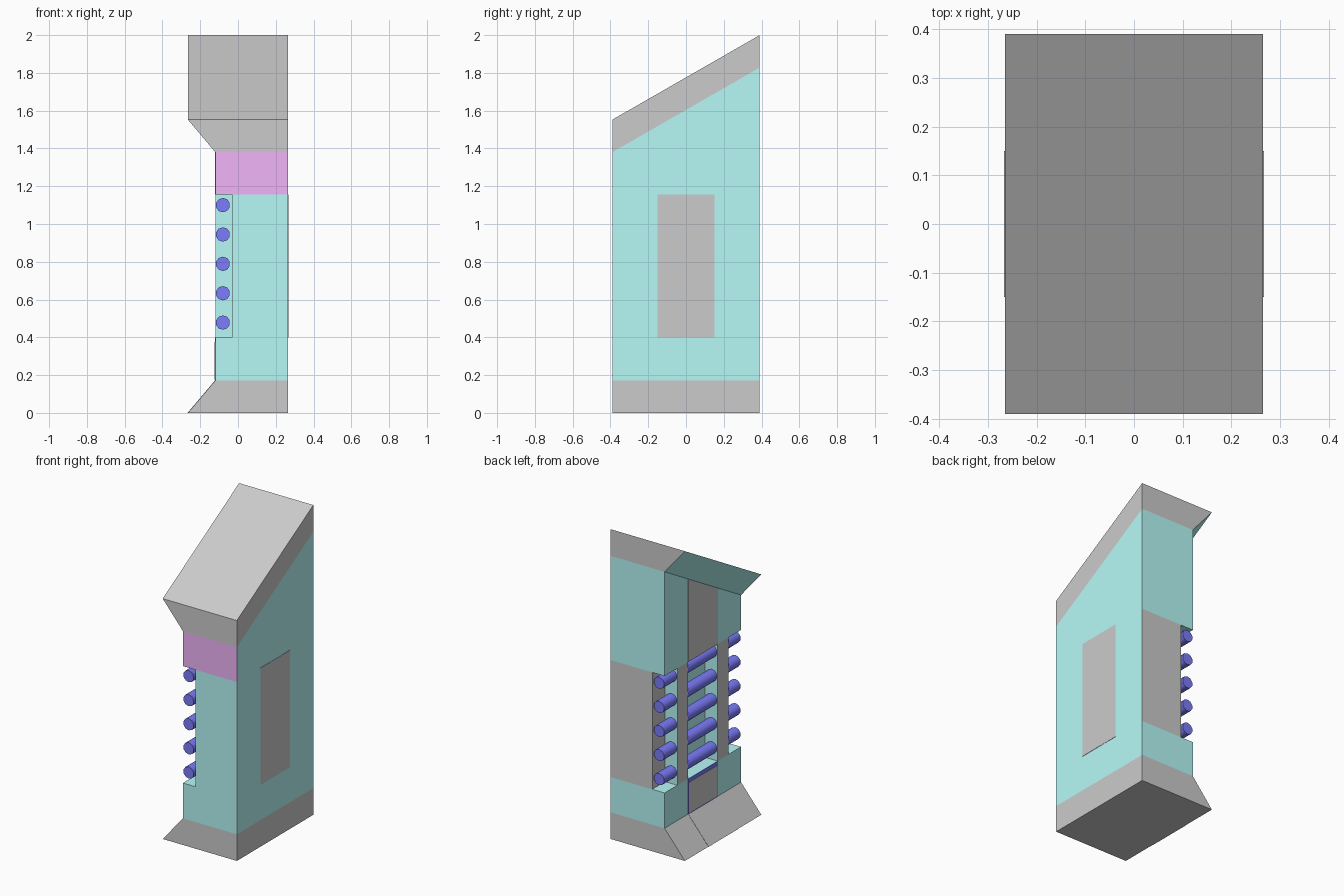
import bpy, math

if "Cube" in bpy.data.objects:
    bpy.data.objects.remove(bpy.data.objects["Cube"])

X0, XR, XW, XB = -0.265, 0.265, -0.03, -0.12   # flare edge, right, recess wall, body left
Y = 0.39
P = 0.15                                       # half width of the centre strip
Z1, Z2, Z3 = 0.172, 0.40, 1.155                # base top, recess bottom, recess top


def material(name, r, g, b):
    m = bpy.data.materials.new(name)
    m.diffuse_color = (r, g, b, 1)
    m.use_nodes = True
    m.node_tree.nodes["Principled BSDF"].inputs["Base Color"].default_value = m.diffuse_color
    return m


GREY = material("light_grey", 0.8, 0.8, 0.8)
DARK = material("dark_grey", 0.53, 0.53, 0.53)
TEAL = material("teal", 0.47, 0.95, 0.93)
PURPLE = material("purple", 0.87, 0.46, 0.93)
BLUE = material("blue", 0.2, 0.2, 0.97)


def slope(y, drop=0.0):
    """Height of the slanted top at y."""
    return 1.776 + 0.574 * y - drop


def prism(name, profile, mat, y0=-Y, y1=Y, special=None):
    """Extrude an x-z profile along y; z may be a number or a function of y.
    special recolours faces: side index, 'front' or 'back'."""
    n = len(profile)
    verts = [(x, y, z(y) if callable(z) else z) for y in (y0, y1) for x, z in profile]
    faces = [(i, (i + 1) % n, (i + 1) % n + n, i + n)[::-1] for i in range(n)]
    faces += [tuple(range(n)), tuple(reversed(range(n, 2 * n)))]
    me = bpy.data.meshes.new(name)
    me.from_pydata(verts, [], [f[::-1] if i < n else f for i, f in enumerate(faces)])
    me.materials.append(mat)
    for key, m in (special or {}).items():
        me.materials.append(m)
        idx = {"front": n, "back": n + 1}.get(key, key)
        me.polygons[idx].material_index = len(me.materials) - 1
    ob = bpy.data.objects.new(name, me)
    bpy.context.collection.objects.link(ob)
    # profiles run counter-clockwise seen from the front; make normals agree
    import bmesh
    bm = bmesh.new()
    bm.from_mesh(me)
    bmesh.ops.recalc_face_normals(bm, faces=bm.faces)
    bm.to_mesh(me)
    bm.free()
    return ob


def box(name, x0, x1, y0, y1, z0, z1, mat, special=None):
    return prism(name, [(x0, z0), (x1, z0), (x1, z1), (x0, z1)], mat, y0, y1, special)


def trim_low(y):
    return slope(y, 0.172)


# Main column, bottom to top
prism("base_trim", [(X0, 0), (XR, 0), (XR, Z1), (XB, Z1)], GREY, special={0: DARK})
box("lower_body", XB, XR, -Y, Y, Z1, Z2, TEAL)
box("core", XW, XR, -Y, Y, Z2, Z3, TEAL, {"back": DARK})
prism("upper_body", [(XB, Z3), (XR, Z3), (XR, trim_low), (XB, trim_low)], TEAL,
      special={"front": PURPLE})
prism("top_trim", [(XB, trim_low), (XR, trim_low), (XR, slope), (X0, slope)], GREY,
      special={3: TEAL})

# Posts that divide the recess, and the dark wall strips outside them
for side, tag in ((1, "back"), (-1, "front")):
    a, b = sorted((side * P, side * 0.26))
    box(tag + "_post", XB, XW, a, b, Z2, Z3, TEAL, {3: DARK})
    a, b = sorted((side * 0.26, side * Y))
    box(tag + "_recess_wall", XW - 0.002, XW, a, b, Z2, Z3, DARK)

# Thin panels on the faces
E = 0.002
box("right_panel", XR - 0.01, XR + E, -P, P, Z2, Z3, DARK)
prism("upper_strip", [(XB - E, Z3), (XB, Z3), (XB, trim_low), (XB - E, trim_low)], DARK, -P, P)
box("lower_panel_frame", XB - E, XB, -P, P, Z1, Z2, BLUE)
box("lower_panel", XB - 2 * E, XB - E, -P + 0.006, P - 0.006, Z1 + 0.006, Z2 - 0.025, DARK)
prism("base_panel", [(X0 - E, 0), (X0, 0), (XB, Z1), (XB - E, Z1)], DARK, -P, P)

# Rods running along the recess
for i in range(5):
    bpy.ops.mesh.primitive_cylinder_add(vertices=10, radius=0.038, depth=2 * Y,
                                        location=(-0.08, 0, 0.478 + 0.1555 * i),
                                        rotation=(math.pi / 2, 0, 0))
    rod = bpy.context.object
    rod.name = f"rod_{i + 1}"
    rod.data.materials.append(BLUE)
    bpy.ops.object.shade_smooth_by_angle(angle=math.radians(40))
